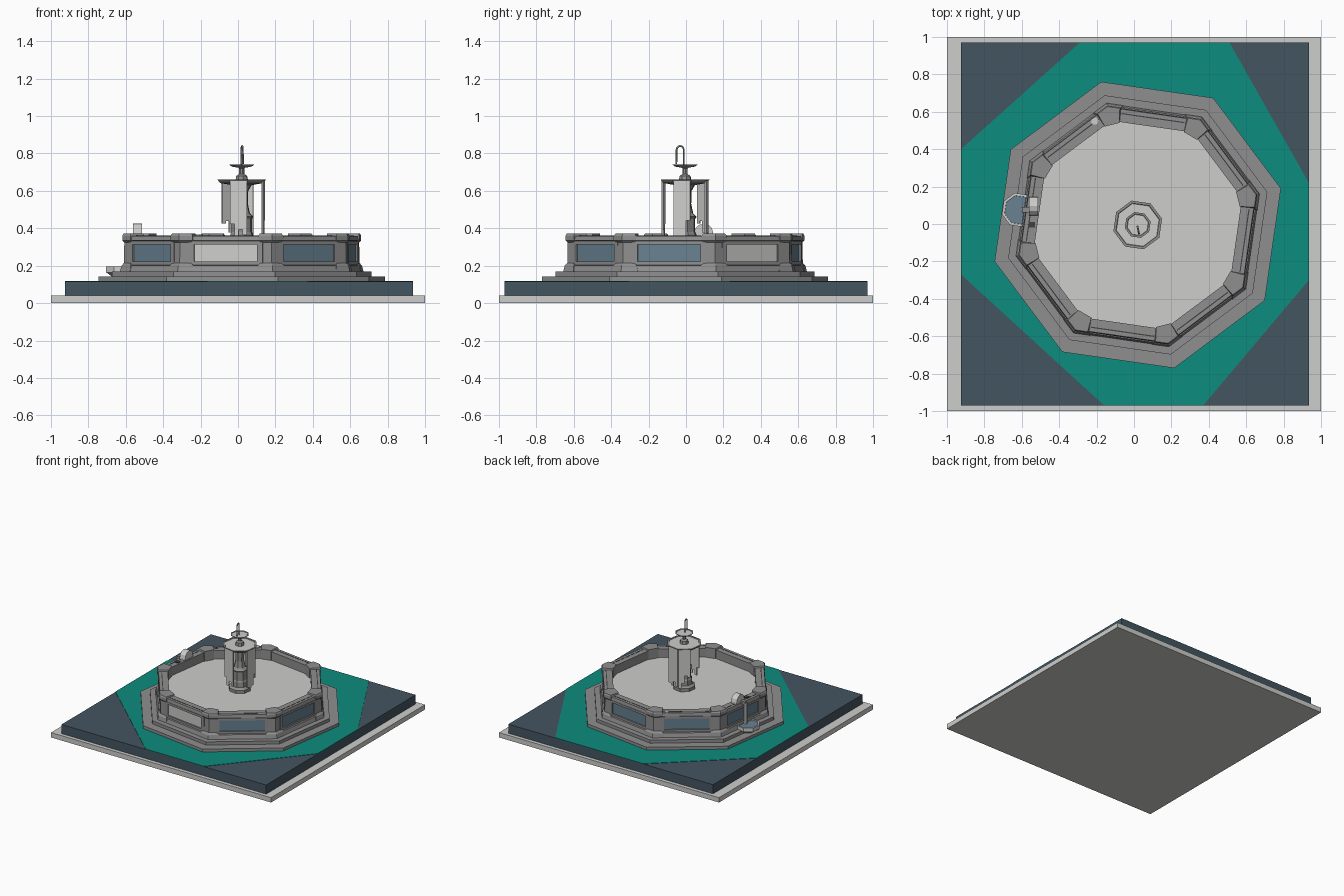
import bpy, bmesh, math, random
from mathutils import Matrix, Vector

random.seed(4)
if "Cube" in bpy.data.objects:
    bpy.data.objects.remove(bpy.data.objects["Cube"])

CENTRE = Vector((0.02, -0.005, 0))
PHASE = math.radians(14.3)
STEP = math.pi / 4


def material(name, *rgb):
    lin = [((c / 255 + 0.055) / 1.055) ** 2.4 for c in rgb] + [1]
    m = bpy.data.materials.new(name)
    m.use_nodes = True
    m.diffuse_color = lin
    m.node_tree.nodes["Principled BSDF"].inputs["Base Color"].default_value = lin
    return m


PALE = material("pale stone", 205, 206, 203)
SLATE = material("slate", 68, 85, 97)
GREEN = material("teal lawn", 13, 140, 126)
STONE = material("grey stone", 143, 143, 143)
BLUE = material("blue panel", 104, 129, 145)
DARK = material("dark joint", 65, 65, 65)


def finish(name, bm, mat):
    bmesh.ops.recalc_face_normals(bm, faces=bm.faces)
    me = bpy.data.meshes.new(name)
    bm.to_mesh(me)
    bm.free()
    me.materials.append(mat)
    ob = bpy.data.objects.new(name, me)
    bpy.context.collection.objects.link(ob)
    return ob


def loft(name, rings, mat, closed=False):
    """Skin equal-length rings of points; cap the ends unless closed."""
    bm = bmesh.new()
    vs = [[bm.verts.new(p) for p in r] for r in rings]
    n = len(vs[0])
    for a, b in zip(vs, vs[1:] + vs[:1] if closed else vs[1:]):
        for i in range(n):
            j = (i + 1) % n
            bm.faces.new((a[i], a[j], b[j], b[i]))
    if not closed:
        bm.faces.new(vs[0])
        bm.faces.new(vs[-1])
    return finish(name, bm, mat)


def octagon(r, z, at=CENTRE):
    return [(at.x + r * math.cos(PHASE + k * STEP), at.y + r * math.sin(PHASE + k * STEP), z)
            for k in range(8)]


def lathe(name, profile, mat, closed=False, at=CENTRE):
    return loft(name, [octagon(r, z, at) for r, z in profile], mat, closed)


def box(name, lo, hi, mat, frame=Matrix()):
    bm = bmesh.new()
    bmesh.ops.create_cube(bm, size=1)
    lo, hi = Vector(lo), Vector(hi)
    for v in bm.verts:
        v.co = frame @ ((lo + hi) / 2 + v.co * (hi - lo))
    return finish(name, bm, mat)


def around(angle):
    return Matrix.Translation(CENTRE) @ Matrix.Rotation(angle, 4, "Z")


# Ground slabs and lawn
box("base_slab", (-1, -1, 0), (1, 1, 0.04), PALE)
box("paving_slab", (-0.925, -0.97, 0.04), (0.935, 0.97, 0.115), SLATE)
lawn = [(-0.29, 0.97), (0.51, 0.97), (0.935, 0.22), (0.935, -0.3),
        (0.37, -0.97), (-0.16, -0.97), (-0.925, -0.27), (-0.925, 0.4)]
loft("lawn", [[(x, y, z) for x, y in lawn] for z in (0.114, 0.118)], GREEN)

# Steps, basin wall and coping
lathe("basin_wall", [
    (0.79, 0.115), (0.79, 0.142), (0.715, 0.142), (0.715, 0.168), (0.67, 0.168),
    (0.66, 0.2), (0.635, 0.205), (0.635, 0.33), (0.655, 0.335), (0.65, 0.36),
    (0.575, 0.36), (0.575, 0.115)], STONE, closed=True)
lathe("basin_water", [(0.577, 0.27), (0.577, 0.29)], PALE)

# Framed panels, one per side
for k in range(8):
    f = around(PHASE + (k + 0.5) * STEP)
    box("panel", (0.58, -0.17, 0.223), (0.592, 0.17, 0.313), PALE if k in (0, 5) else BLUE, f)
    for s in (-1, 1):
        box("panel_rail", (0.58, -0.2, 0.268 + s * 0.054 - 0.009),
            (0.602, 0.2, 0.268 + s * 0.054 + 0.009), STONE, f)
        box("panel_stile", (0.58, s * 0.185 - 0.015, 0.205),
            (0.602, s * 0.185 + 0.015, 0.33), STONE, f)
    box("coping_joint", (0.574, -0.17, 0.355), (0.58, 0.17, 0.3615), DARK, f)

# Corner pillars with flared feet and caps
for k in range(8):
    f = around(PHASE + k * STEP)
    rings = []
    for grow, z in ((0.03, 0.168), (0.02, 0.2), (0.002, 0.215), (0, 0.325),
                    (0.014, 0.335), (0.014, 0.36), (0.006, 0.371)):
        w, r = 0.055 + grow, 0.648 + grow * 0.8
        rings.append([f @ Vector(p) for p in (
            (0.553, -0.04, z), (r - w * 0.41, -w, z), (r, 0, z),
            (r - w * 0.41, w, z), (0.553, 0.04, z))])
    loft("corner_pillar", rings, STONE)

# Central pedestal, bowls and finial
lathe("pedestal", [(0.085, 0.28), (0.085, 0.315), (0.065, 0.33), (0.062, 0.37), (0.056, 0.38),
                   (0.056, 0.45), (0.064, 0.462), (0.045, 0.48), (0.034, 0.53),
                   (0.036, 0.6), (0.06, 0.64)], STONE)
lathe("large_bowl", [(0.05, 0.63), (0.12, 0.642), (0.134, 0.66), (0.12, 0.66), (0.115, 0.652)], STONE)
lathe("large_bowl_water", [(0.118, 0.65), (0.118, 0.656)], PALE)
lathe("upper_stem", [(0.035, 0.655), (0.03, 0.68), (0.014, 0.69), (0.014, 0.72), (0.03, 0.732)], STONE)
lathe("small_bowl", [(0.02, 0.724), (0.055, 0.73), (0.071, 0.742), (0.06, 0.742), (0.055, 0.738)], STONE)
lathe("small_bowl_water", [(0.058, 0.735), (0.058, 0.74)], PALE)

# Arched jet on top
curve = bpy.data.curves.new("jet", "CURVE")
curve.dimensions = "3D"
curve.bevel_depth = 0.005
curve.bevel_resolution = 1
arc = [(-0.012, 0.74)] + [(-0.031 + 0.019 * math.cos(t * math.pi / 6),
                          0.821 + 0.019 * math.sin(t * math.pi / 6)) for t in range(7)] + [(-0.052, 0.745)]
spline = curve.splines.new("POLY")
spline.points.add(len(arc) - 1)
for p, (y, z) in zip(spline.points, arc):
    p.co = (0.022 - (y + 0.03) * 0.2, y, z, 1)
jet = bpy.data.objects.new("jet", curve)
curve.materials.append(STONE)
bpy.context.collection.objects.link(jet)

# Falling water: ragged strips on some bowl sides
for k in (1, 2, 5, 7):
    f = around(PHASE + (k + 0.5) * STEP)
    for i in range(4):
        v = -0.045 + i * 0.0225
        bottom = random.uniform(0.33, 0.45)
        box("water_strip", (0.112, v, bottom), (0.12, v + 0.0225, 0.655), PALE, f)

# Side drinking spout with its small basin
spot = Vector((-0.615, 0.075, 0))
lathe("spout_basin", [(0.06, 0.142), (0.094, 0.165), (0.094, 0.195), (0.08, 0.195), (0.078, 0.185)],
      PALE, at=spot)
lathe("spout_basin_water", [(0.08, 0.18), (0.08, 0.19)], BLUE, at=spot)
arch = [(0.05 * math.cos(t * math.pi / 6), 0.375 + 0.05 * math.sin(t * math.pi / 6)) for t in range(7)]
arch += [(-0.05, 0.355), (0.05, 0.355)]
loft("spout_arch", [[(x, 0.095 + y, z) for y, z in arch] for x in (-0.562, -0.512)], PALE)
box("spout_nozzle", (-0.6, 0.062, 0.345), (-0.55, 0.092, 0.372), STONE)
box("spout_stream", (-0.605, 0.066, 0.185), (-0.59, 0.088, 0.36), PALE)
box("spout_pedal", (-0.565, -0.02, 0.355), (-0.53, 0.012, 0.366), DARK)
lathe("coping_lamp", [(0.02, 0.358), (0.02, 0.368)], PALE, at=Vector((-0.21, 0.55, 0)))
